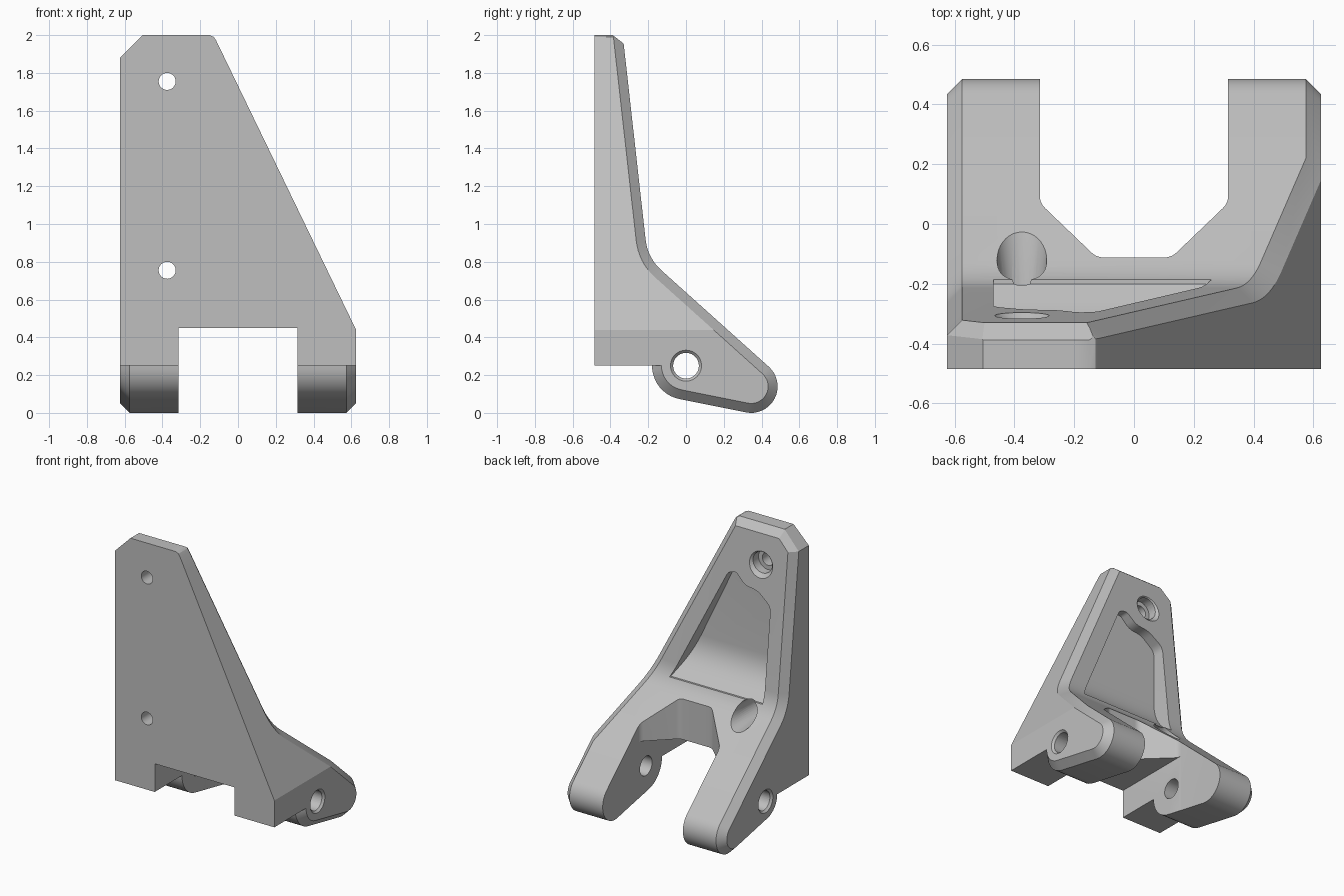
import bpy, bmesh
from math import sin, cos, radians
from mathutils import Vector, Matrix

if "Cube" in bpy.data.objects:
    bpy.data.objects.remove(bpy.data.objects["Cube"])

CH = 0.05      # chamfer width
HALF = 0.625   # half width


def arc(cy, cz, r, a, b, n):
    angles = [radians(a + (b - a) * i / n) for i in range(n + 1)]
    return [(cy + r * cos(t), cz + r * sin(t)) for t in angles]


def soften(pts, cut, steps=6):
    """Round the corners listed in cut {index: length} with short curves."""
    out = []
    for i, p in enumerate(pts):
        p = Vector(p)
        if i not in cut:
            out.append(tuple(p))
            continue
        a = p + (Vector(pts[i - 1]) - p).normalized() * cut[i]
        b = p + (Vector(pts[(i + 1) % len(pts)]) - p).normalized() * cut[i]
        for k in range(steps + 1):
            t = k / steps
            out.append(tuple(a * (1 - t) ** 2 + p * 2 * t * (1 - t) + b * t * t))
    return out


def inset(pts, dist):
    """Offset each edge of a counter-clockwise outline inward by its own distance."""
    out = []
    for i, p in enumerate(pts):
        p = Vector(p)
        e1 = (p - Vector(pts[i - 1])).normalized()
        e2 = (Vector(pts[(i + 1) % len(pts)]) - p).normalized()
        n1, n2 = Vector((-e1.y, e1.x)), Vector((-e2.y, e2.x))
        d1, d2 = dist[i - 1], dist[i]
        det = n1.x * n2.y - n1.y * n2.x
        if abs(det) < 1e-4:
            out.append(tuple(p + n1 * d1))
        else:
            out.append((p.x + (d1 * n2.y - d2 * n1.y) / det,
                        p.y + (n1.x * d2 - n2.x * d1) / det))
    return out


def finish(name, bm):
    bmesh.ops.recalc_face_normals(bm, faces=bm.faces[:])
    me = bpy.data.meshes.new(name)
    bm.to_mesh(me)
    bm.free()
    ob = bpy.data.objects.new(name, me)
    bpy.context.collection.objects.link(ob)
    return ob


def loft(bm, loops):
    rings = [[bm.verts.new(v) for v in loop] for loop in loops]
    for r, s in zip(rings, rings[1:]):
        for i in range(len(r)):
            j = (i + 1) % len(r)
            bm.faces.new((r[i], r[j], s[j], s[i]))
    bm.faces.new(rings[0])
    bm.faces.new(rings[-1])


def prism(name, pts, axis, a, b):
    place = {"X": lambda p, h: (h, p[0], p[1]),
             "Y": lambda p, h: (p[0], h, p[1]),
             "Z": lambda p, h: (p[0], p[1], h)}[axis]
    bm = bmesh.new()
    loft(bm, [[place(p, h) for p in pts] for h in (a, b)])
    return finish(name, bm)


def cone(name, start, end, r1, r2):
    start, end = Vector(start), Vector(end)
    d = end - start
    m = Matrix.Translation((start + end) / 2) @ d.to_track_quat("Z", "Y").to_matrix().to_4x4()
    bm = bmesh.new()
    bmesh.ops.create_cone(bm, cap_ends=True, segments=40, radius1=r1, radius2=r2,
                          depth=d.length, matrix=m)
    return finish(name, bm)


def combine(target, tool, operation="DIFFERENCE"):
    mod = target.modifiers.new("cut", "BOOLEAN")
    mod.operation, mod.solver, mod.object = operation, "EXACT", tool
    bpy.context.view_layer.update()
    deps = bpy.context.evaluated_depsgraph_get()
    me = bpy.data.meshes.new_from_object(target.evaluated_get(deps))
    target.modifiers.clear()
    target.data = me
    bpy.data.objects.remove(tool)


# Side outline (y, z): front block, knuckle, rounded tip, bend, upright
outline = [(-0.485, 0.25)]
outline += arc(0, 0.25, 0.18, 180, 259.3, 10)
outline += arc(0.345, 0.14, 0.14, 259.3, 408, 18)
bend = len(outline)
outline += [(-0.203, 0.82), (-0.33, 1.955), (-0.388, 2.0), (-0.485, 2.0)]
outline = soften(outline, {bend: 0.1}, 8)
edge_cut = [CH] * len(outline)
edge_cut[0] = 0
edge_cut[-3:] = [0, 0, 0]
inner = inset(outline, edge_cut)

# Bracket body with chamfered flanks
bm = bmesh.new()
loft(bm, [[(x, y, z) for y, z in shape] for x, shape in (
    (-HALF, inner), (CH - HALF, outline), (HALF - CH, outline), (HALF, inner))])

# Slanted flanks: (height, sideways position) along each side
right_edge = [(0.44, HALF), (1.97, -0.115), (1.99, -0.128), (2.0, -0.15)]
left_edge = [(1.88, -HALF), (2.0, -0.505)]
for z, _ in right_edge[:-1] + left_edge[:-1]:
    bmesh.ops.bisect_plane(bm, geom=bm.verts[:] + bm.edges[:] + bm.faces[:],
                           dist=1e-5, plane_co=(0, 0, z), plane_no=(0, 0, 1))


def side_at(edge, z):
    if z <= edge[0][0]:
        return edge[0][1]
    for (z0, x0), (z1, x1) in zip(edge, edge[1:]):
        if z <= z1:
            return x0 + (x1 - x0) * (z - z0) / (z1 - z0)
    return edge[-1][1]


for v in bm.verts:
    if v.co.x < 0:
        v.co.x += side_at(left_edge, v.co.z) + HALF
    else:
        v.co.x += side_at(right_edge, v.co.z) - HALF
body = finish("bracket_body", bm)

# Lightening pocket in the back of the upright
pocket = prism("pocket", soften(
    [(-0.47, 0.75), (0.295, 0.75), (-0.125, 1.63), (-0.185, 1.65),
     (-0.26, 1.575), (-0.36, 1.565), (-0.47, 1.48)],
    {2: 0.025, 3: 0.025, 4: 0.04, 5: 0.04, 6: 0.04}), "Y", -0.6, 0.3)
pocket_floor = prism("pocket_floor", soften(
    [(-0.36, 1.8), (-0.36, 0.96), (-0.2, 0.825), (0.2, 0.825), (0.2, 1.8)],
    {1: 0.13}), "X", -1, 1)
combine(pocket, pocket_floor, "INTERSECT")
combine(body, pocket)

# Slot between the two arms
combine(body, prism("slot_front", [(-0.314, -0.1), (0.314, -0.1), (0.314, 0.45), (-0.314, 0.45)],
                    "Y", -1, 0.2))
combine(body, prism("slot_back", soften(
    [(-0.315, 1), (-0.315, 0.07), (-0.125, -0.112),
     (0.125, -0.112), (0.315, 0.07), (0.315, 1)],
    {1: 0.025, 2: 0.025, 3: 0.025, 4: 0.025}), "Z", -0.1, 1.5))

# Pivot hole through both arms, with countersunk rims
combine(body, cone("pivot_hole", (-1, 0, 0.25), (1, 0, 0.25), 0.068, 0.068))
for s in (-1, 1):
    combine(body, cone("pivot_rim", (s * 0.61, 0, 0.25), (s * 0.645, 0, 0.25), 0.067, 0.102))

# Screw holes with counterbores and flared rims
for z, y0, y1, r0, r1 in ((1.755, -0.324, -0.2, 0.074, 0.198),
                          (0.755, -0.25, 0.2, 0.07, 0.117)):
    combine(body, cone("screw_hole", (-0.375, -1, z), (-0.375, 0.1, z), 0.045, 0.045))
    combine(body, cone("counterbore", (-0.375, -0.385, z), (-0.375, 0.25, z), 0.075, 0.075))
    combine(body, cone("flare", (-0.375, y0, z), (-0.375, y1, z), r0, r1))

# Material and shading
grey = bpy.data.materials.new("light_grey")
grey.use_nodes = True
grey.diffuse_color = (0.52, 0.52, 0.52, 1)
grey.node_tree.nodes["Principled BSDF"].inputs["Base Color"].default_value = grey.diffuse_color
body.data.materials.clear()
body.data.materials.append(grey)
for p in body.data.polygons:
    p.material_index = 0
for ob in bpy.context.selected_objects:
    ob.select_set(False)
body.select_set(True)
bpy.context.view_layer.objects.active = body
bpy.ops.object.shade_smooth_by_angle(angle=radians(25))
